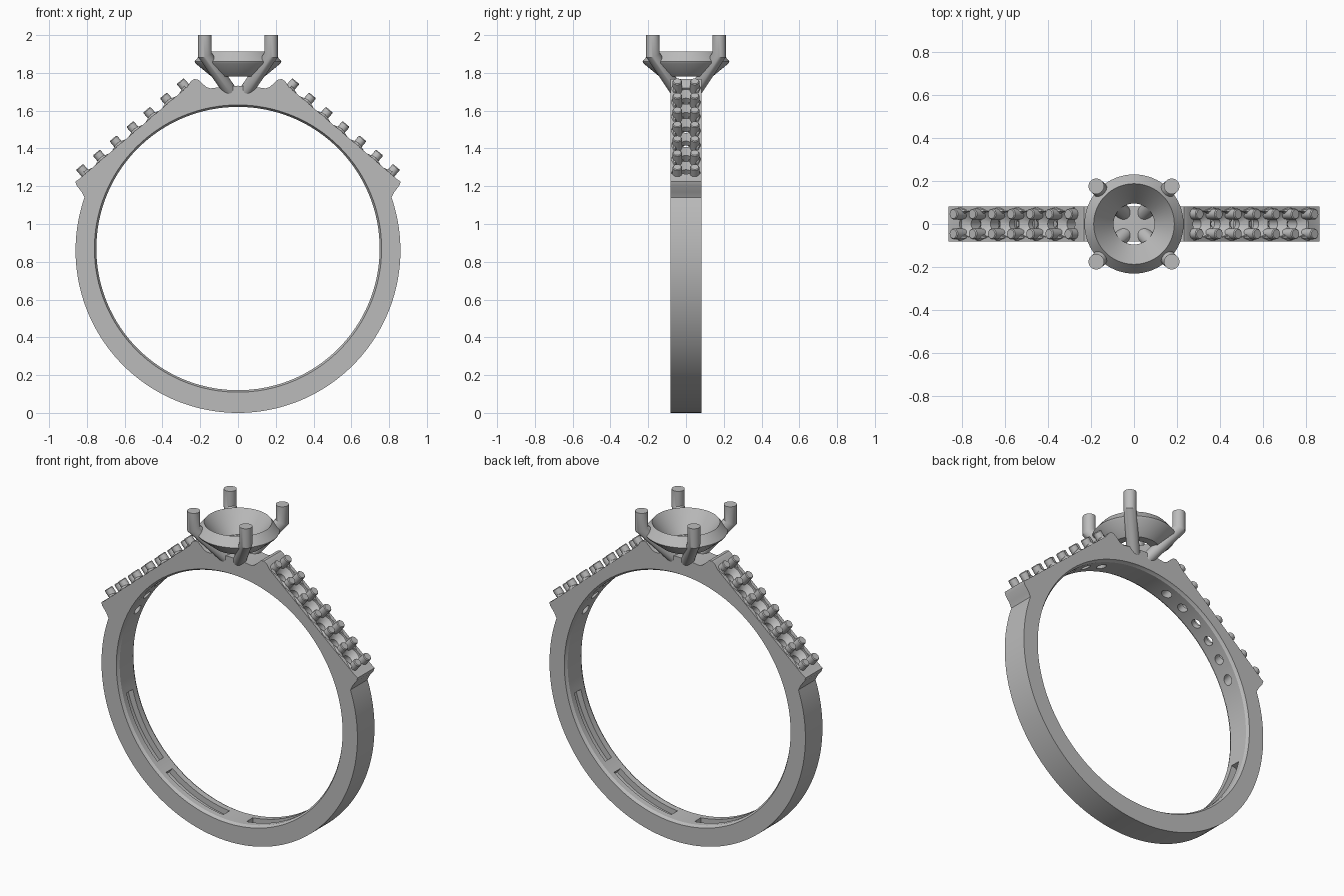
import bpy, bmesh
from math import cos, sin, pi, radians
from mathutils import Vector

if "Cube" in bpy.data.objects:
    bpy.data.objects.remove(bpy.data.objects["Cube"])

metal = bpy.data.materials.new("grey metal")
metal.use_nodes = True
GREY = (0.5, 0.5, 0.5, 1)
metal.diffuse_color = GREY
metal.node_tree.nodes["Principled BSDF"].inputs["Base Color"].default_value = GREY


def loft(name, rings, closed=False):
    """Skin a list of equal-length rings; cap the ends unless closed."""
    bm = bmesh.new()
    vs = [[bm.verts.new(p) for p in r] for r in rings]
    n = len(rings[0])
    for k in range(len(vs) if closed else len(vs) - 1):
        a, b = vs[k], vs[(k + 1) % len(vs)]
        for i in range(n):
            j = (i + 1) % n
            bm.faces.new((a[i], a[j], b[j], b[i]))
    if not closed:
        bm.faces.new(vs[0])
        bm.faces.new(vs[-1])
    bmesh.ops.recalc_face_normals(bm, faces=bm.faces)
    me = bpy.data.meshes.new(name)
    bm.to_mesh(me)
    bm.free()
    me.materials.append(metal)
    ob = bpy.data.objects.new(name, me)
    bpy.context.collection.objects.link(ob)
    return ob


def lathe(name, profile, origin, axis, sides=20, closed=False):
    """Revolve (radius, height) points around an axis."""
    axis = Vector(axis).normalized()
    u = axis.orthogonal().normalized()
    v = axis.cross(u)
    o = Vector(origin)
    rings = [[o + axis * h + (u * cos(t) + v * sin(t)) * r
              for t in (2 * pi * i / sides for i in range(sides))] for r, h in profile]
    return loft(name, rings, closed)


def cut(ob, cutter):
    cutter.hide_render = True
    m = ob.modifiers.new("cut", "BOOLEAN")
    m.operation, m.solver, m.object = "DIFFERENCE", "EXACT", cutter
    bpy.context.view_layer.objects.active = ob
    bpy.ops.object.modifier_apply(modifier=m.name)
    bpy.data.objects.remove(cutter)


def smooth(ob):
    bpy.ops.object.select_all(action="DESELECT")
    ob.select_set(True)
    bpy.context.view_layer.objects.active = ob
    bpy.ops.object.shade_smooth_by_angle(angle=radians(30))


# Band outline: lower arc, then shoulders, crests and bridge
R, W, CZ = 0.86, 0.082, 0.87
low, high = Vector((0.845, 0, 1.235)), Vector((0.27, 0, 1.725))
half = [(0.828, 1.17), (0.855, 1.205), (0.861, 1.225), (low.x, low.z), (high.x, high.z),
        (0.25, 1.755), (0.232, 1.767), (0.212, 1.765), (0.19, 1.745), (0.168, 1.725),
        (0.145, 1.718), (0.07, 1.728)]
arc = [(R * cos(t), R + R * sin(t)) for t in
       (radians(-199 + 218 * i / 110) for i in range(111))]
outline = arc + half + [(0, 1.732)] + [(-x, z) for x, z in reversed(half)]
band = loft("band", [[(x, y, z) for x, z in outline] for y in (-W, W)])

# Finger bore with softened edges
cut(band, lathe("bore_cutter", [(0.765, -0.1), (0.76, -0.08), (0.75, -0.065),
                                (0.75, 0.065), (0.76, 0.08), (0.765, 0.1)],
                (0, 0, CZ), (0, 1, 0), 128))

# Long grooves inside the lower half of the bore
for start in (194, 232, 276, 314):
    rings = []
    for i in range(17):
        t = radians(start + 2 * i)
        rings.append([(r * cos(t), y, CZ + r * sin(t))
                      for r, y in ((0.7, -0.03), (0.785, -0.03), (0.785, 0.03), (0.7, 0.03))])
    cut(band, loft("groove_cutter", rings))

# Shoulder stone seats, drilled through, and their bead prongs
COUNT = 7
for s, side in ((1, "left"), (-1, "right")):
    along = Vector((s * (low.x - high.x), 0, low.z - high.z)).normalized()
    normal = Vector((-s * along.z, 0, abs(along.x)))
    first = Vector((s * 0.275, 0, 1.72))
    pitch = 0.7 / (COUNT - 1)
    for i in range(COUNT - 1):
        p = first + along * pitch * (i + 0.5)
        cut(band, lathe("seat_cutter", [(0.028, -0.25), (0.028, -0.045), (0.06, -0.012),
                                        (0.06, 0.06)], p, normal, 24))
    for i in range(COUNT):
        for y in (-0.046, 0.046):
            p = first + along * pitch * i + Vector((0, y, 0))
            smooth(lathe(f"{side}_bead_prong", [(0.025, -0.04), (0.025, 0.043), (0.021, 0.048)],
                         p, normal, 16))
            # Small pointed spurs left by the seats at the prong foot
            for d in (-1, 1):
                if 0 <= i + d < COUNT:
                    q = p + Vector((0, 0.016 if y > 0 else -0.016, 0))
                    lathe(f"{side}_spur", [(0.018, 0), (0.002, 0.045)], q, along * d, 6)
smooth(band)

# Centre stone cup
cup = lathe("stone_cup", [(0.187, 1.912), (0.23, 1.86), (0.225, 1.85), (0.14, 1.78),
                          (0.095, 1.78), (0.095, 1.79)], (0, 0, 0), (0, 0, 1), 64, True)
smooth(cup)

# Four centre prongs, mitred where they bend inward
for sx in (1, -1):
    for sy in (1, -1):
        top = Vector((sx * 0.175, sy * 0.175, 2))
        bend = Vector((top.x, top.y, 1.895))
        foot = Vector((sx * 0.04, sy * 0.045, 1.7))
        n = (foot - bend).normalized() - Vector((0, 0, 1))
        circle = [Vector((0.036 * cos(t), 0.036 * sin(t), 0))
                  for t in (2 * pi * i / 24 for i in range(24))]
        mitre = [bend + c - Vector((0, 0, n.dot(c) / n.z)) for c in circle]
        smooth(loft("centre_prong", [[top + c for c in circle], mitre,
                                     [m + foot - bend for m in mitre]]))
